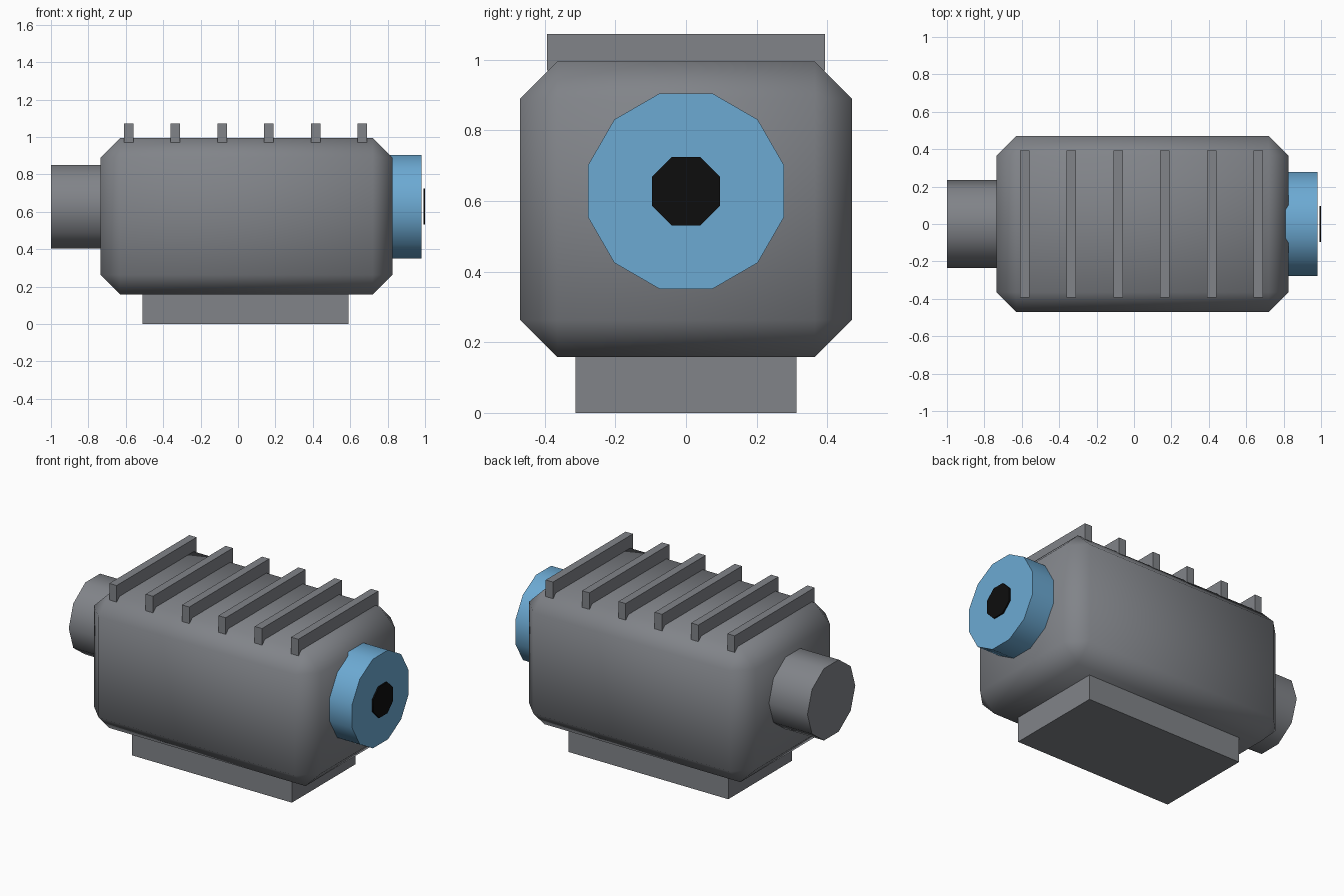
import bpy, bmesh, math
from mathutils import Matrix, Vector

cube = bpy.data.objects.get("Cube")
if cube:
    bpy.data.objects.remove(cube, do_unlink=True)


def material(name, color):
    mat = bpy.data.materials.new(name)
    mat.use_nodes = True
    mat.diffuse_color = (*color, 1)
    mat.node_tree.nodes["Principled BSDF"].inputs["Base Color"].default_value = (*color, 1)
    return mat


grey = material("metal grey", (0.22, 0.23, 0.25))
blue = material("cap blue", (0.15, 0.4, 0.65))
black = material("hole black", (0.004, 0.004, 0.004))


def finish(name, bm, mat):
    bmesh.ops.recalc_face_normals(bm, faces=bm.faces)
    mesh = bpy.data.meshes.new(name)
    bm.to_mesh(mesh)
    bm.free()
    mesh.materials.append(mat)
    obj = bpy.data.objects.new(name, mesh)
    bpy.context.collection.objects.link(obj)
    bpy.ops.object.select_all(action="DESELECT")
    obj.select_set(True)
    bpy.context.view_layer.objects.active = obj
    bpy.ops.object.shade_smooth_by_angle(angle=math.radians(60))
    return obj


def box(name, low, high, mat, chamfer=0):
    low, high = Vector(low), Vector(high)
    bm = bmesh.new()
    bmesh.ops.create_cube(bm, size=1, matrix=Matrix.Translation((low + high) / 2)
                          @ Matrix.Diagonal((*(high - low), 1)))
    if chamfer:
        bmesh.ops.bevel(bm, geom=bm.edges[:], offset=chamfer, segments=1,
                        affect="EDGES", profile=0.5)
    return finish(name, bm, mat)


def drum(name, x0, x1, radius, sides, mat, turn=0):
    # Prism lying along x, with its first corner towards y before the turn
    bm = bmesh.new()
    matrix = (Matrix.Translation(((x0 + x1) / 2, 0, AXIS_Z))
              @ Matrix.Rotation(math.pi / 2, 4, "Y") @ Matrix.Rotation(turn, 4, "Z"))
    bmesh.ops.create_cone(bm, cap_ends=True, segments=sides, radius1=radius,
                          radius2=radius, depth=x1 - x0, matrix=matrix)
    return finish(name, bm, mat)


AXIS_Z = 0.628

# Chamfered housing on its foot
box("housing", (-0.735, -0.47, 0.158), (0.825, 0.47, 0.995), grey, chamfer=0.105)
box("mounting_foot", (-0.51, -0.313, 0), (0.59, 0.313, 0.18), grey)

# Cooling fins across the top
for i in range(6):
    x = -0.585 + 0.25 * i
    box(f"fin_{i + 1}", (x - 0.025, -0.393, 0.97), (x + 0.025, 0.393, 1.073), grey)

# Stub at one end, cap with dark centre plate at the other
drum("end_stub", -1, -0.72, 0.235, 10, grey)
drum("end_cap", 0.81, 0.98, 0.287, 12, blue, math.pi / 12)
drum("centre_plate", 0.991, 1.0, 0.105, 8, black, math.pi / 8)
